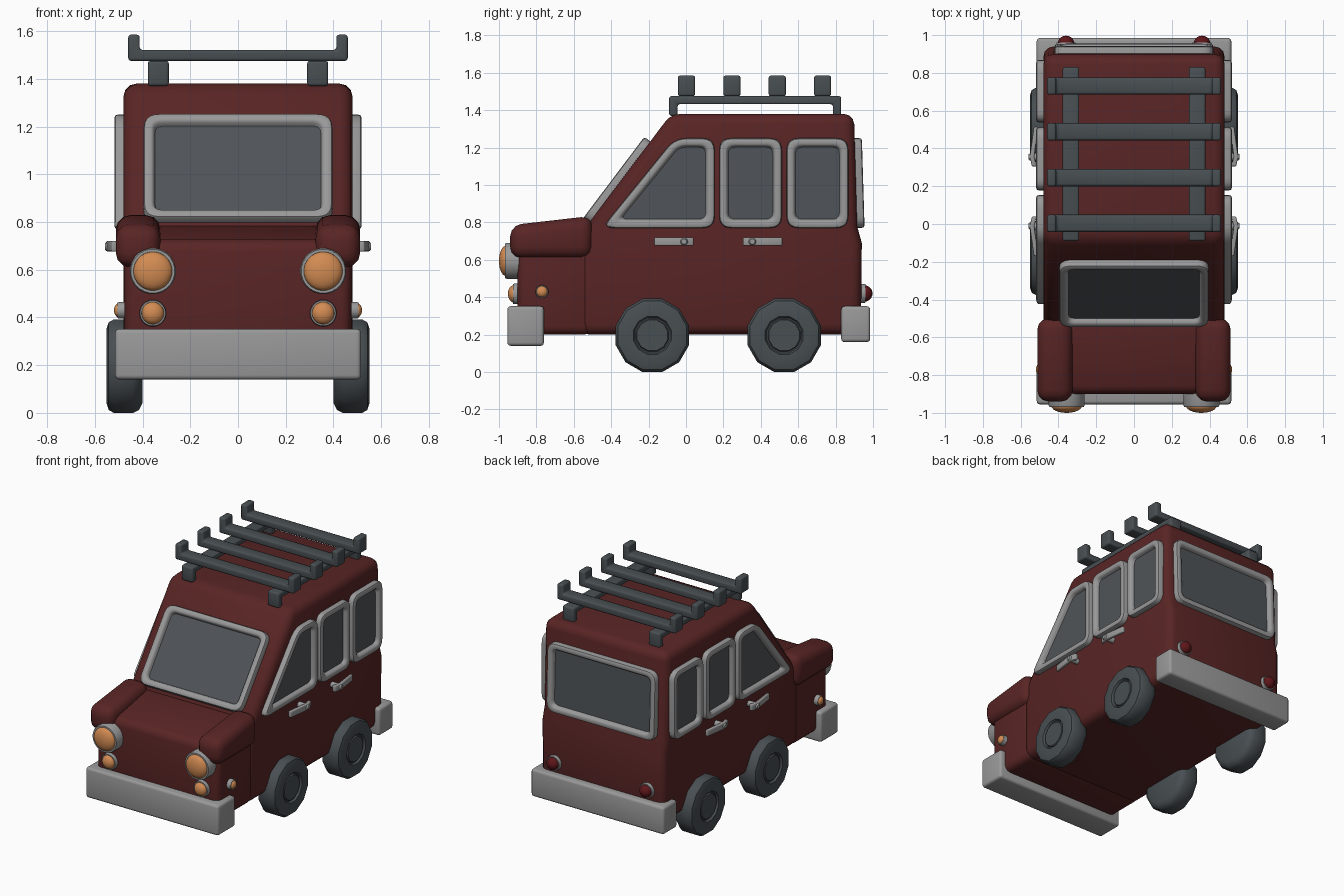
import bpy, bmesh, math
from mathutils import Vector

if "Cube" in bpy.data.objects:
    bpy.data.objects.remove(bpy.data.objects["Cube"])


def material(name, rgb):
    m = bpy.data.materials.new(name)
    m.diffuse_color = (*rgb, 1)
    m.use_nodes = True
    m.node_tree.nodes["Principled BSDF"].inputs["Base Color"].default_value = m.diffuse_color
    return m


RED = material("dark red paint", (0.10, 0.018, 0.018))
GREY = material("light grey trim", (0.32, 0.32, 0.32))
DARK = material("dark grey rubber", (0.065, 0.077, 0.085))
GLASS = material("window glass", (0.08, 0.088, 0.098))
AMBER = material("amber lens", (0.65, 0.26, 0.085))
TAIL = material("red lens", (0.11, 0.008, 0.01))


def finish(bm, name, mats, mirror=False):
    bmesh.ops.remove_doubles(bm, verts=bm.verts, dist=1e-5)
    bmesh.ops.recalc_face_normals(bm, faces=bm.faces)
    me = bpy.data.meshes.new(name)
    bm.to_mesh(me)
    bm.free()
    for m in mats:
        me.materials.append(m)
    me.shade_smooth()
    me.set_sharp_from_angle(angle=math.radians(40))
    ob = bpy.data.objects.new(name, me)
    bpy.context.collection.objects.link(ob)
    if mirror:
        mod = ob.modifiers.new("mirror", 'MIRROR')
        mod.use_mirror_merge = False
    return ob


def prism(name, pts, axis, lo, hi, mat, bevel=0.0, mirror=False):
    """Extrude a 2D outline along an axis and round its hard edges."""
    def place(p, h):
        return {'x': (h, p[0], p[1]), 'y': (p[0], h, p[1]), 'z': (p[0], p[1], h)}[axis]
    bm = bmesh.new()
    a = [bm.verts.new(place(p, lo)) for p in pts]
    b = [bm.verts.new(place(p, hi)) for p in pts]
    bm.faces.new(a)
    bm.faces.new(b)
    n = len(pts)
    for i in range(n):
        j = (i + 1) % n
        bm.faces.new((a[i], a[j], b[j], b[i]))
    bmesh.ops.recalc_face_normals(bm, faces=bm.faces)
    if bevel:
        edges = [e for e in bm.edges if e.calc_face_angle() > math.radians(45)]
        bmesh.ops.bevel(bm, geom=edges, offset=bevel, segments=3, profile=0.5,
                        affect='EDGES', clamp_overlap=True)
    return finish(bm, name, [mat], mirror)


def box(name, y0, y1, z0, z1, x0, x1, mat, bevel, mirror=False):
    return prism(name, [(y0, z0), (y1, z0), (y1, z1), (y0, z1)], 'x', x0, x1, mat, bevel, mirror)


def lathe(name, profile, origin, direction, mat, n=24, mirror=True):
    """Turn (radius, height) points about a direction."""
    d = Vector(direction)
    u = Vector((0, 0, 1))
    v = d.cross(u)
    bm = bmesh.new()
    rings = []
    for r, h in profile:
        ring = []
        for i in range(n):
            t = 2 * math.pi * (i + 0.5) / n
            ring.append(bm.verts.new(Vector(origin) + d * h + u * r * math.cos(t) + v * r * math.sin(t)))
        rings.append(ring)
    for a, b in zip(rings, rings[1:]):
        for i in range(n):
            j = (i + 1) % n
            bm.faces.new((a[i], a[j], b[j], b[i]))
    return finish(bm, name, [mat], mirror)


def inset_outline(pts, d):
    """Offset a counter-clockwise convex outline inward."""
    out = []
    for i, p in enumerate(pts):
        e1 = (p - pts[i - 1]).normalized()
        e2 = (pts[(i + 1) % len(pts)] - p).normalized()
        n1, n2 = Vector((-e1.y, e1.x)), Vector((-e2.y, e2.x))
        out.append(p + (n1 + n2) * d / (1 + n1.dot(n2)))
    return out


def round_outline(pts, t, seg=5):
    out = []
    for i, p in enumerate(pts):
        a = p + (pts[i - 1] - p).normalized() * t
        b = p + (pts[(i + 1) % len(pts)] - p).normalized() * t
        for k in range(seg + 1):
            s = k / seg
            out.append(a * (1 - s) ** 2 + p * 2 * s * (1 - s) + b * s * s)
    return out


def window(name, outline, origin, u, v, nrm, mirror=False):
    """Rounded frame ring with a recessed pane."""
    pts = [Vector(p) for p in outline]
    o, u, v, nrm = (Vector(q) for q in (origin, u, v, nrm))
    bm = bmesh.new()
    loops = []
    for d, h in ((0, -0.01), (0, 0.026), (0.004, 0.036), (0.013, 0.04),
                 (0.031, 0.04), (0.04, 0.034), (0.044, 0.024), (0.048, 0.012)):
        ring = round_outline(inset_outline(pts, d), 0.065 - d * 0.6)
        loops.append([bm.verts.new(o + u * p.x + v * p.y + nrm * h) for p in ring])
    n = len(loops[0])
    for a, b in zip(loops, loops[1:]):
        for i in range(n):
            j = (i + 1) % n
            bm.faces.new((a[i], a[j], b[j], b[i]))
    bm.faces.new(loops[-1]).material_index = 1
    return finish(bm, name, [GREY, GLASS], mirror)


def rect(a, b, c, d):
    return [(a, c), (b, c), (b, d), (a, d)]


# Cabin, bonnet and fenders
prism("cabin", [(-0.57, 0.2), (0.935, 0.2), (0.94, 0.69), (0.915, 0.78), (0.898, 1.38),
                (-0.08, 1.38), (-0.57, 0.73)], 'x', -0.48, 0.48, RED, 0.055)
prism("bonnet", [(-0.9, 0.2), (-0.5, 0.2), (-0.5, 0.79), (-0.9, 0.72)], 'x', -0.475, 0.475, RED, 0.045)
prism("fender", [(-0.94, 0.61), (-0.5, 0.61), (-0.5, 0.835), (-0.94, 0.785)], 'x',
      0.325, 0.512, RED, 0.06, True)

# Bumpers
box("front_bumper", -0.955, -0.76, 0.14, 0.352, -0.515, 0.515, GREY, 0.018)
box("rear_bumper", 0.83, 0.985, 0.16, 0.352, -0.515, 0.515, GREY, 0.018)

# Windows
slope, out = Vector((0, 0.49, 0.65)).normalized(), Vector((0, -0.65, 0.49)).normalized()
window("windscreen", rect(-0.395, 0.395, 0.085, 0.63), (0, -0.57, 0.73), (1, 0, 0), slope, out)
window("rear_window", rect(-0.42, 0.42, 0.01, 0.49), (0, 0.915, 0.76), (1, 0, 0),
       (0, -0.03, 1), (0, 1, 0.03))
for name, outline in (("front_side_window", [(-0.45, 0.77), (0.153, 0.77), (0.153, 1.25), (-0.06, 1.25)]),
                      ("middle_side_window", rect(0.178, 0.512, 0.77, 1.25)),
                      ("back_side_window", rect(0.538, 0.868, 0.77, 1.25))):
    window(name, outline, (0.478, 0, 0), (0, 1, 0), (0, 0, 1), (1, 0, 0), True)

# Wheels
tyre = [(0, 0.4), (0.16, 0.4), (0.19, 0.415), (0.203, 0.44), (0.203, 0.52), (0.19, 0.542), (0.165, 0.55),
        (0.105, 0.55), (0.097, 0.535), (0.09, 0.535), (0.085, 0.545), (0, 0.545)]
for name, y in (("front_wheel", -0.18), ("rear_wheel", 0.525)):
    lathe(name, tyre, (0, y, 0.196), (1, 0, 0), DARK, 12)


# Lamps: a trim ring and a domed lens
def lamp(name, origin, direction, r, depth, dome, mat):
    lathe(name + "_trim", [(0, -0.04), (r, -0.04), (r, depth - 0.01), (r * 0.95, depth), (r * 0.84, depth),
                           (r * 0.82, depth - 0.01), (0, depth - 0.01)], origin, direction, GREY)
    lens = [(r * 0.84 * math.cos(a), depth - 0.005 + dome * math.sin(a))
            for a in (i * math.pi / 12 for i in range(7))]
    lathe(name + "_lens", lens, origin, direction, mat)


lamp("headlamp", (0.357, -0.9, 0.594), (0, -1, 0), 0.097, 0.068, 0.037, AMBER)
lamp("front_signal", (0.357, -0.9, 0.418), (0, -1, 0), 0.056, 0.025, 0.032, AMBER)
lamp("side_marker", (0.475, -0.77, 0.43), (1, 0, 0), 0.035, 0.03, 0.02, AMBER)
lamp("tail_lamp", (0.36, 0.938, 0.42), (0, 1, 0), 0.052, 0.022, 0.042, TAIL)

# Door handles: a slanted lever on a round stem
for name, y, d in (("front_handle", -0.01, -1), ("rear_handle", 0.355, 1)):
    shape = [(0.53, 0.16), (0.552, 0), (0.54, -0.05), (0.515, -0.05), (0.528, 0), (0.508, 0.16)]
    prism(name, [(x, y + d * t) for x, t in shape], 'z', 0.676, 0.72, GREY, 0.006, True)
    lathe(name + "_stem", [(0, 0.46), (0.02, 0.46), (0.02, 0.55), (0.014, 0.558), (0, 0.558)],
          (0, y, 0.697), (1, 0, 0), GREY, 16)

# Roof rack
prism("rack_rail", [(-0.09, 1.37), (-0.045, 1.37), (-0.045, 1.432), (0.785, 1.432), (0.785, 1.37),
                    (0.83, 1.37), (0.83, 1.475), (-0.09, 1.475)], 'x', 0.29, 0.378, DARK, 0.012, True)
bar = [(-0.46, 1.475), (0.46, 1.475), (0.46, 1.585), (0.412, 1.585), (0.412, 1.521),
       (-0.412, 1.521), (-0.412, 1.585), (-0.46, 1.585)]
for i in range(4):
    y = 0.003 + 0.2425 * i
    prism(f"rack_bar_{i + 1}", bar, 'y', y - 0.046, y + 0.046, DARK, 0.012)
